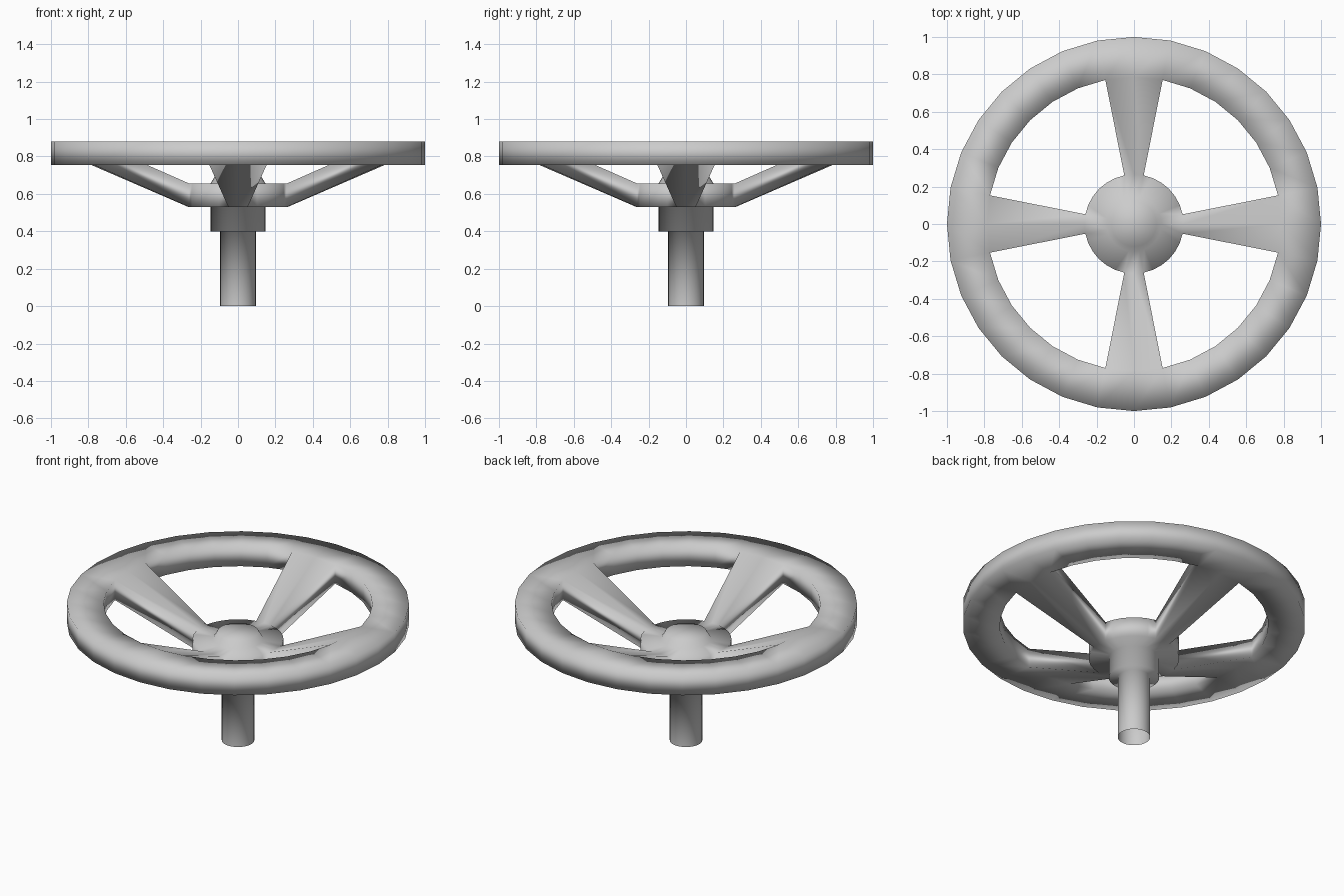
import bpy, bmesh, math

if "Cube" in bpy.data.objects:
    bpy.data.objects.remove(bpy.data.objects["Cube"])

SEG = 32
bm = bmesh.new()


def ring(r, z):
    return [bm.verts.new((r * math.cos(2 * math.pi * i / SEG),
                          r * math.sin(2 * math.pi * i / SEG), z)) for i in range(SEG)]


def is_spoke(i):
    # two segments either side of each axis carry a spoke
    return i % 8 in (7, 0)


def band(a, b, keep=lambda i: True):
    for i in range(SEG):
        if keep(i):
            j = (i + 1) % SEG
            bm.faces.new((a[i], a[j], b[j], b[i]))


def not_spoke(i):
    return not is_spoke(i)


# shaft, collar, hub disc and boss as one turned profile
hub = [ring(r, z) for r, z in [(0.095, 0), (0.095, 0.40), (0.147, 0.40), (0.147, 0.53),
                               (0.265, 0.53), (0.265, 0.655), (0.147, 0.655), (0.12, 0.70)]]
for k in range(len(hub) - 1):
    band(hub[k], hub[k + 1], not_spoke if k == 4 else (lambda i: True))
bm.faces.new(hub[-1])

# rim with square section, open where the spokes join
rim = [ring(r, z) for r, z in [(0.785, 0.755), (1, 0.755), (1, 0.88), (0.785, 0.88)]]
for k in range(3):
    band(rim[k], rim[k + 1])
band(rim[3], rim[0], not_spoke)

# four flared spokes: underside, top and side walls
band(hub[4], rim[0], is_spoke)
band(hub[5], rim[3], is_spoke)
for k in range(4):
    for i in (k * 8 - 1, k * 8 + 1):
        i %= SEG
        bm.faces.new((hub[4][i], rim[0][i], rim[3][i], hub[5][i]))

bmesh.ops.recalc_face_normals(bm, faces=bm.faces)
for f in bm.faces:
    f.smooth = True

mesh = bpy.data.meshes.new("valve_handwheel")
bm.to_mesh(mesh)
bm.free()
obj = bpy.data.objects.new("valve_handwheel", mesh)
bpy.context.collection.objects.link(obj)
